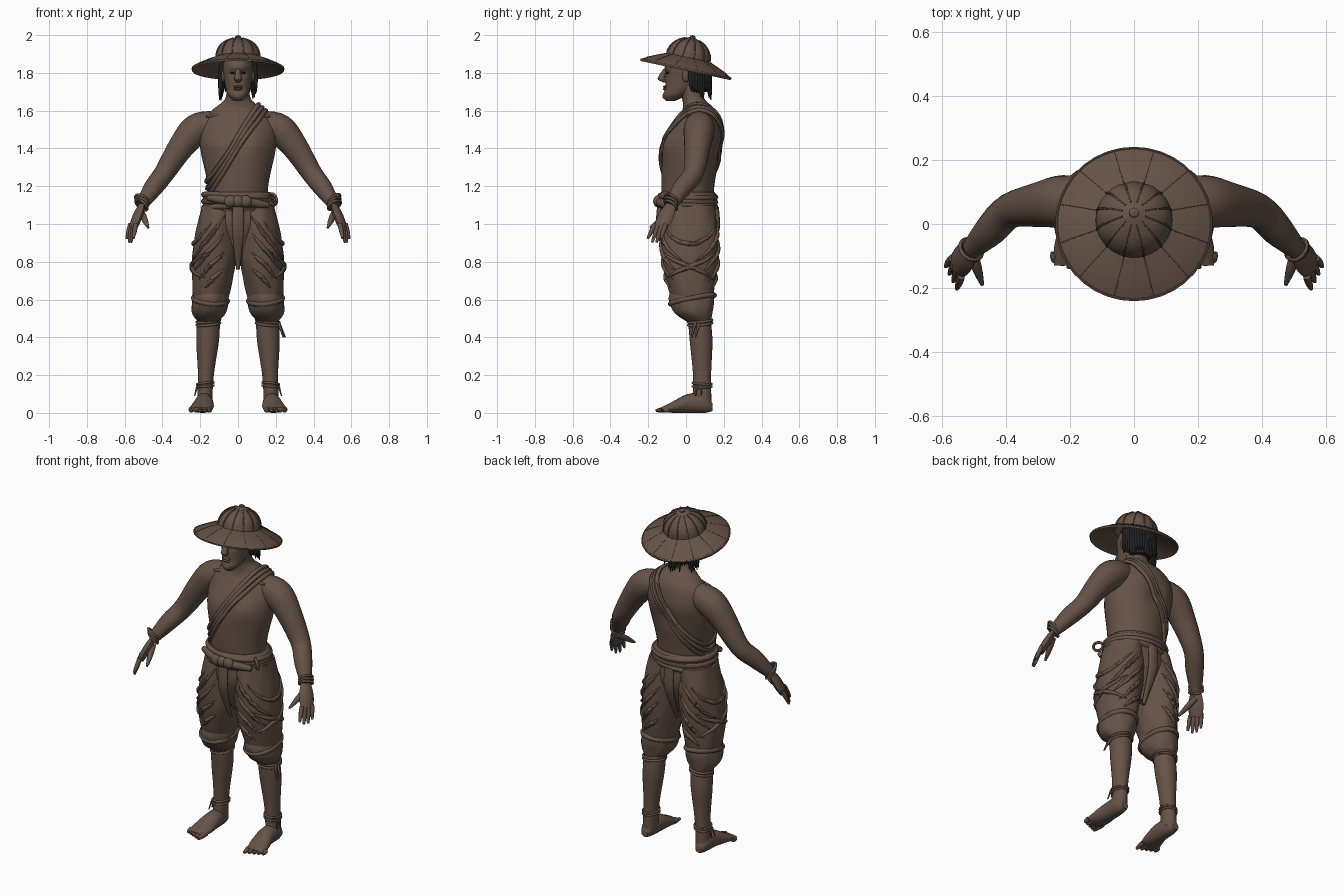
import bpy, bmesh, random
from math import sin, cos, pi, atan2, exp, radians
from mathutils import Vector, Matrix
from mathutils.bvhtree import BVHTree

random.seed(4)
cube = bpy.data.objects.get("Cube")
if cube:
    bpy.data.objects.remove(cube)


def material(name, colour):
    mat = bpy.data.materials.new(name)
    mat.use_nodes = True
    mat.diffuse_color = (*colour, 1)
    mat.node_tree.nodes["Principled BSDF"].inputs["Base Color"].default_value = (*colour, 1)
    return mat


brown = material("earth_brown", (.13, .085, .063))
black = material("hair_black", (.016, .016, .017))
right, back, up = Vector((1, 0, 0)), Vector((0, 1, 0)), Vector((0, 0, 1))
made = []


def spline(stations, steps, closed=False):
    count, rows = len(stations), []
    for i in range(count if closed else count - 1):
        near = [stations[(i + k) % count] if closed else stations[min(max(i + k, 0), count - 1)]
                for k in (-1, 0, 1, 2)]
        for j in range(steps):
            t = j / steps
            rows.append([q + t / 2 * (r - p + t * (2 * p - 5 * q + 4 * r - w + t * (3 * (q - r) + w - p)))
                         for p, q, r, w in zip(*near)])
    return rows if closed else rows + [list(stations[-1])]


def loft(name, stations, mat=brown, sides=16, steps=4, axes=None, ref=up, closed=False, warp=None):
    """Skin elliptical rings given as x, y, z, radius and an optional second radius."""
    rows = spline(stations, steps, closed)
    bm, rings, last = bmesh.new(), [], len(rows) - 1
    for i, row in enumerate(rows):
        centre, wide, deep = Vector(row[:3]), max(row[3], .001), max(row[-1], .001)
        if axes:
            u, v = axes
        else:
            after = rows[(i + 1) % len(rows)] if closed else rows[min(i + 1, last)]
            before = rows[i - 1] if closed else rows[max(i - 1, 0)]
            tangent = (Vector(after[:3]) - Vector(before[:3])).normalized()
            u = tangent.cross(ref).normalized()
            v = u.cross(tangent)
        ring = []
        for k in range(sides):
            angle = 2 * pi * k / sides
            point = centre + u * wide * cos(angle) + v * deep * sin(angle)
            ring.append(bm.verts.new(warp(point, centre) if warp else point))
        rings.append(ring)
    for a, b in zip(rings, rings[1:] + (rings[:1] if closed else [])):
        for k in range(sides):
            bm.faces.new((a[k], a[(k + 1) % sides], b[(k + 1) % sides], b[k]))
    if not closed:
        bm.faces.new(rings[0])
        bm.faces.new(rings[-1])
    bmesh.ops.recalc_face_normals(bm, faces=bm.faces)
    mesh = bpy.data.meshes.new(name)
    bm.to_mesh(mesh)
    bm.free()
    mesh.materials.append(mat)
    ob = bpy.data.objects.new(name, mesh)
    bpy.context.collection.objects.link(ob)
    made.append(ob)
    return ob


def stack(name, rows, mat=brown, x=0, lean=0, warp=None):
    """Level rings given as height, depth, half width and half depth."""
    return loft(name, [(x + lean * (1 - z), y, z, wide, deep) for z, y, wide, deep in rows],
                mat, sides=40, steps=6, axes=(right, back), warp=warp)


def taper(name, start, end, thick, thin, mat=brown, bulge=0, flat=1, ref=up):
    start, end, stations = Vector(start), Vector(end), []
    for i in range(7):
        t = i / 6
        radius = thick + (thin - thick) * t + bulge * sin(pi * t)
        stations.append((*start.lerp(end, t), radius, radius * flat))
    return loft(name, stations, mat, sides=10, steps=1, ref=ref)


def blob(name, centre, size, mat=brown):
    x, y, z = centre
    wide, deep, tall = size
    arc = [radians(a) for a in range(-90, 91, 18)]
    loft(name, [(x, y, z + tall * sin(a), wide * cos(a), deep * cos(a)) for a in arc],
         mat, steps=1, axes=(right, back))


def band(name, centre, axis, wide, deep, thick):
    axis = Vector(axis).normalized()
    u = axis.cross(back).normalized()
    v = axis.cross(u)
    points = [Vector(centre) + u * wide * cos(a) + v * deep * sin(a) for a in map(radians, range(0, 360, 10))]
    return loft(name, [(*p, thick) for p in points], sides=8, steps=1, ref=axis, closed=True)


def surface(ob):
    return BVHTree.FromPolygons([v.co for v in ob.data.vertices], [p.vertices[:] for p in ob.data.polygons])


def mirror(point, s):
    return Vector((s * point[0], point[1], point[2]))


def bumps(items):
    def warp(point, centre):
        moved = point.copy()
        for place, reach, push in items:
            gap = (mirror(point, -1 if point.x < 0 else 1) - Vector(place)).length / reach
            moved += (point - centre).normalized() * push * exp(-gap * gap)
        return moved
    return warp


# Torso and neck with chest, shoulder blades and spine
muscles = bumps([((.08, -.1, 1.43), .07, .016), ((0, -.12, 1.42), .04, -.01),
                 ((.09, .18, 1.46), .07, .014), ((0, .18, 1.4), .05, -.016)])
torso = stack("torso", [(1.06, .01, .17, .13), (1.2, .01, .16, .14), (1.4, .03, .2, .15), (1.53, .06, .2, .12),
                        (1.6, .07, .14, .09), (1.66, .04, .07, .06), (1.73, .01, .06, .06)], warp=muscles)
for s in (1, -1):
    taper("collarbone", (s * .02, 0, 1.59), (s * .17, .01, 1.57), .008, .006, bulge=.004)

# Crossing shoulder strap of three strands
tree = surface(torso)
heart, across = Vector((-.02, .03, 1.4)), Vector((.56, 0, .83))
normal = across.cross(back)
for strand in (-1, 0, 1):
    path = []
    for a in map(radians, range(0, 360, 12)):
        origin = heart - normal * (strand * .02 + .005 * sin(2 * a + strand))
        outward = across * cos(a) + back * sin(a)
        path.append((*(tree.ray_cast(origin, outward)[0] + outward * .006), .013))
    loft("shoulder_strap", path, sides=8, steps=2, ref=normal, closed=True)

# Head and face
face = bumps([((.03, -.11, 1.8), .02, -.012), ((.03, -.11, 1.83), .02, .008), ((0, -.11, 1.67), .02, .008)])
stack("head", [(1.65, -.08, .02, .02), (1.68, -.06, .05, .06), (1.72, -.03, .065, .08),
               (1.78, -.01, .075, .1), (1.84, 0, .08, .11), (1.9, .01, .06, .09)], warp=face)
stack("nose", [(1.82, -.11, .01, .01), (1.77, -.13, .02, .02), (1.75, -.11, .01, .01)])
for z in (1.727, 1.714):
    blob("lip", (0, -.11, z), (.024, .013, .007))
for s in (1, -1):
    blob("eye", (s * .03, -.097, 1.8), (.012, .009, .006), black)
    blob("ear", (s * .077, 0, 1.785), (.012, .02, .034))

# Hair cap and loose strands
stack("hair_cap", [(1.7, .05, .06, .06), (1.78, .05, .08, .08), (1.86, .02, .08, .11), (1.9, .01, .06, .09)], black)
for a in map(radians, range(-98, 99, 8)):
    outward = Vector((sin(a), cos(a), 0))
    root = outward * .085 + back * .03 + up * 1.86
    tip = outward * .098 + back * .035 + up * random.uniform(1.65, 1.71)
    taper("hair_strand", root, tip, .013, .002, black, bulge=.007, ref=outward)

# Wide tilted hat with scalloped crown, knob and ribs
tilt = Matrix.Translation(up * 1.822) @ Matrix.Rotation(radians(-12), 4, 'X')
brim = [(.245 - .125 * t, .06 * t ** .8) for t in (0, .25, .5, .75, 1)]
crown = [(.12 * cos(a), .06 + .105 * sin(a)) for a in map(radians, range(0, 84, 12))]
lining = [(r - .002, h - .01) for r, h in brim + crown[1:]]
knob = [(.015, .168), (.015, .175), (.002, .182)]


def scallop(point, centre):
    spread = point - centre
    if point.z < .065 or spread.length > .12:
        return point
    return centre + spread * (.98 + .035 * abs(cos(6 * atan2(point.y, point.x))))


profile = lining[::-1] + brim + crown[1:] + knob
hat = loft("hat", [(0, 0, h, r) for r, h in profile], sides=72, steps=1, axes=(right, back), warp=scallop)
hat.matrix_world = tilt
band("hat_rim", (0, 0, 0), up, .242, .242, .005).matrix_world = tilt
for a in map(radians, range(15, 360, 30)):
    outward = Vector((cos(a), sin(a), 0))
    for name, part, thick in (("crown_rib", crown, .004), ("brim_rib", brim, .002)):
        rib = loft(name, [(*(outward * r + up * h), thick) for r, h in part], sides=6, ref=outward.cross(up))
        rib.matrix_world = tilt

# Arms, hands and wrist bands
wrist, knuckles, fingertips = Vector((.51, -.08, 1.1)), Vector((.555, -.135, .98)), Vector((.572, -.168, .9))
spread = Vector((.45, .9, 0))
for s in (1, -1):
    arm = [(.13, .07, 1.53, .07), (.22, .07, 1.5, .083), (.3, .06, 1.41, .07),
           (.39, .04, 1.27, .055), (.45, -.02, 1.19, .05), (*wrist, .032)]
    loft("arm", [(s * x, y, z, r) for x, y, z, r in arm], sides=20)
    facing = Vector((s * .9, -.45, .1))
    taper("palm", mirror(wrist, s), mirror(knuckles, s), .03, .038, bulge=.012, flat=.5, ref=facing)
    for k in (-1.5, -.5, .5, 1.5):
        root = knuckles + spread * k * .021 + up * .02
        tip = fingertips + spread * k * .026 + up * k * k * .01
        taper("finger", mirror(root, s), mirror(tip, s), .012, .006, bulge=.003, ref=facing)
    taper("thumb", mirror(wrist - up * .04, s), (s * .475, -.19, .98), .016, .006, bulge=.005)
    for k in (-1, 0, 1):
        band("wrist_band", mirror(wrist + up * .015 * (k + 1), s), (s * .5 + k * .1, -.5, -.7), .037, .037, .007)

# Sash wound round the waist, with knot, tails and side loop
stack("sash", [(1.07, .01, .17, .14), (1.1, .01, .185, .15), (1.15, .01, .185, .15), (1.17, .01, .17, .14)])
for k in (-1, 0, 1):
    band("sash_twist", (0, .01, 1.12 + k * .026), (k * .05, .03, 1), .18, .145, .016)
    blob("sash_knot", (k * .04, -.15, 1.12), (.035, .024, .032))
for s in (1, -1):
    taper("sash_tail", (s * .03, -.15, 1.12), (s * .16, -.1, 1.12 - s * .02), .02, .015, bulge=.006)
band("sash_loop", (.185, -.085, 1.13), (.7, .7, .2), .03, .026, .008)

# Seat of the trousers and hanging loincloth
stack("hips", [(1.12, .02, .17, .13), (1, .02, .18, .14), (.9, .02, .1, .11), (.79, .02, .02, .06)])
for y in (-.14, .16):
    stack("hanging_cloth", [(1.09, y, .03, .014), (.95, y, .03, .014), (.76, y / 2, .01, .01)])


def crumple(point, centre):
    a = atan2(point.y - centre.y, abs(point.x) - abs(centre.x))
    return centre + (point - centre) * (1 + .02 * sin(5 * a + 16 * point.z) + .012 * sin(9 * a - 23 * point.z))


def fold(tree, s, start, end, top, bottom, sag=0):
    """A raised crease that winds over a trouser leg between two angles."""
    path = []
    for i in range(17):
        t = i / 16
        a = radians(start + (end - start) * t)
        z = top + (bottom - top) * t - sag * sin(pi * t)
        spot = Vector((s * (.12 + .15 * cos(a)), .02 + .2 * sin(a), z))
        path.append((*tree.find_nearest(spot)[0], .002 + .011 * sin(pi * t)))
    loft("trouser_fold", path, sides=8, steps=2, ref=Vector((.3, .2, 1)))


for s in (1, -1):
    # Baggy trouser legs gathered into cuffs
    leg = stack("trouser_leg", [(1.1, .02, .09, .13), (.95, .02, .11, .15), (.8, .02, .115, .145), (.65, .03, .1, .12),
                                (.55, .04, .08, .1)], x=s * .11, lean=s * .09, warp=crumple)
    tree = surface(leg)
    for side in (-1, 1):
        for k in range(4):
            fold(tree, s, side * 120, side * (10 + 15 * k), 1.05 - .1 * k, .8 - .05 * k)
        fold(tree, s, side * 60, side * -60, .85, .7)
    fold(tree, s, -70, 70, 1.02, 1.02, sag=.12)
    stack("trouser_cuff", [(.67, .03, .08, .1), (.6, .03, .095, .12), (.53, .04, .09, .1), (.48, .07, .05, .06)],
          x=s * .11, lean=s * .09, warp=crumple)
    band("cuff_roll", (s * .146, .034, .6), (s * -.1, -.2, 1), .09, .118, .014)

    # Shins, feet and toes
    stack("shin", [(.5, .07, .06, .06), (.38, .08, .06, .06), (.2, .085, .042, .048), (.04, .085, .04, .05)],
          x=s * .13, lean=s * .05)
    foot = [(.18, .14, .03, .02, .02), (.18, .1, .05, .04, .05), (.18, .01, .05, .05, .05),
            (.19, -.07, .03, .06, .03), (.2, -.13, .02, .05, .01)]
    loft("foot", [(s * x, *rest) for x, *rest in foot], sides=20, axes=(right, up),
         warp=lambda point, centre: Vector((point.x, point.y, max(point.z, 0))))
    for k in range(5):
        x = .15 + k * .024
        taper("toe", (s * x, -.09, .02), (s * (x + .004), -.16 + k * .01, .012), .015, .008, bulge=.003)

    # Cord ties with hanging ends
    for k in (0, 1):
        band("ankle_cord", (s * .173, .085, .14 + k * .016), (s * .1, .06 * k, 1), .044, .05, .006)
        taper("ankle_cord_end", (s * .215, .06 + k * .02, .145), (s * .23, .05 + k * .03, .09), .006, .003, ref=back)
        band("knee_cord", (s * .157, .075, .47 + k * .016), (s * .1, -.1, 1), .062, .064, .007)
for k in (0, 1):
    taper("knee_cord_end", (.215, .05 + k * .02, .48), (.24 + k * .01, .03 + k * .02, .4), .008, .004, ref=back)

# Smooth shading that keeps creases
bpy.ops.object.select_all(action='DESELECT')
for ob in made:
    ob.select_set(True)
bpy.context.view_layer.objects.active = torso
bpy.ops.object.shade_smooth_by_angle(angle=radians(45))
